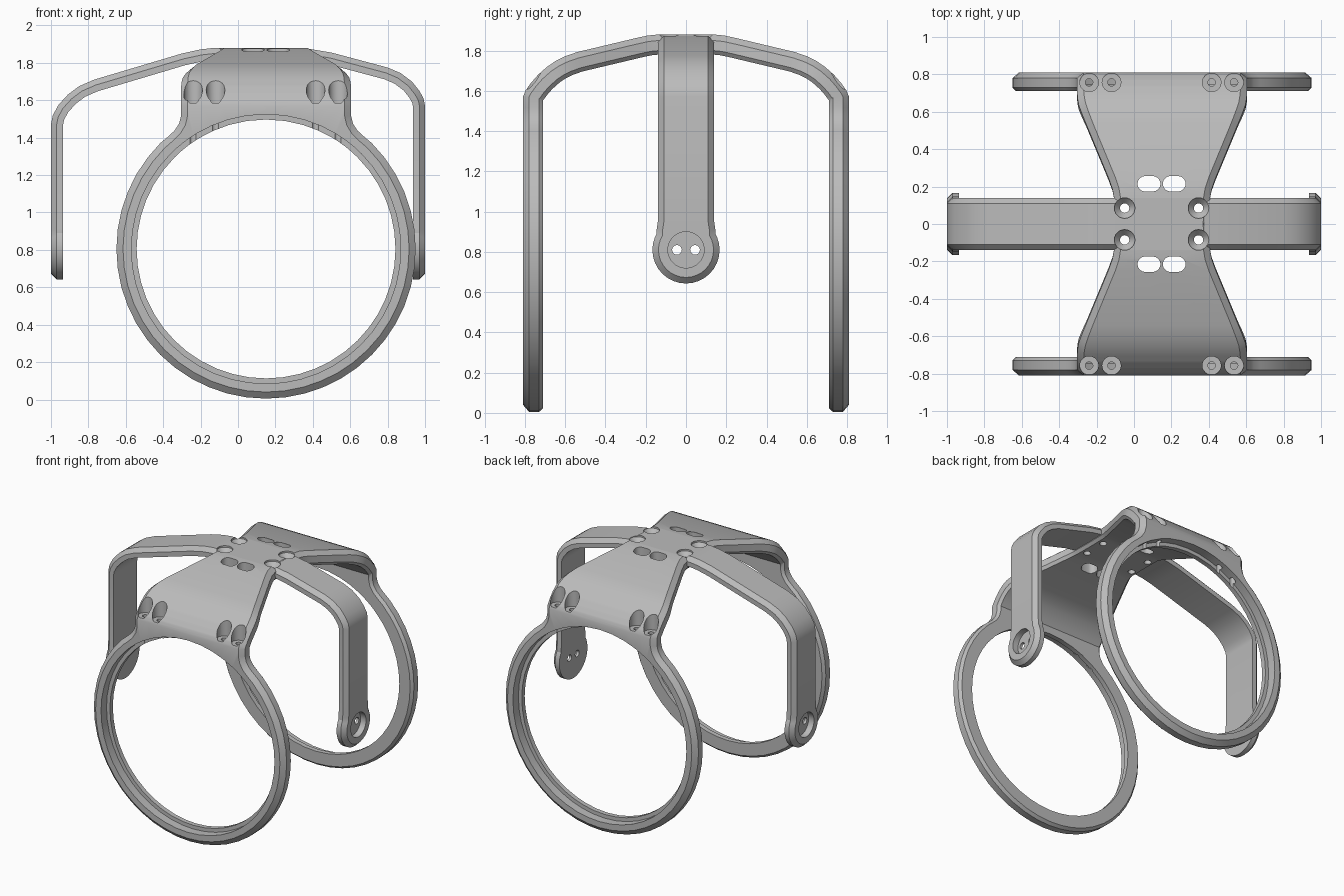
import bpy, bmesh
from math import sin, cos, pi, radians
from mathutils import Vector, Matrix

if "Cube" in bpy.data.objects:
    bpy.data.objects.remove(bpy.data.objects["Cube"])

CX = 0.15      # x centre of plate and rings
RING_Z = 0.805
TOP = 1.88
NECK_Z = 1.57  # height where plate and ring necks meet

grey = bpy.data.materials.new("satin grey")
grey.use_nodes = True
grey.diffuse_color = (0.5, 0.5, 0.5, 1)
grey.node_tree.nodes["Principled BSDF"].inputs["Base Color"].default_value = (0.5, 0.5, 0.5, 1)


def finish(name, bm):
    bmesh.ops.recalc_face_normals(bm, faces=bm.faces)
    mesh = bpy.data.meshes.new(name)
    bm.to_mesh(mesh)
    bm.free()
    mesh.materials.append(grey)
    obj = bpy.data.objects.new(name, mesh)
    bpy.context.collection.objects.link(obj)
    return obj


def loft(name, sections, closed=False):
    """Skin a row of equal cross-sections, capped or joined into a loop."""
    bm = bmesh.new()
    rows = [[bm.verts.new(p) for p in s] for s in sections]
    n = len(rows[0])
    pairs = list(zip(rows, rows[1:])) + ([(rows[-1], rows[0])] if closed else [])
    for a, b in pairs:
        for i in range(n):
            j = (i + 1) % n
            bm.faces.new((a[i], a[j], b[j], b[i]))
    if not closed:
        bm.faces.new(rows[0])
        bm.faces.new(rows[-1])
    return finish(name, bm)


def spin(name, profile, matrix, steps=32):
    """Solid of revolution from (radius, height) pairs."""
    circle = [(cos(2 * pi * i / steps), sin(2 * pi * i / steps)) for i in range(steps)]
    return loft(name, [[matrix @ Vector((r * c, r * s, h)) for c, s in circle]
                       for r, h in profile])


def combine(target, other, operation):
    mod = target.modifiers.new(operation.lower(), "BOOLEAN")
    mod.operation, mod.solver, mod.object = operation, "EXACT", other
    bpy.context.view_layer.objects.active = target
    bpy.ops.object.modifier_apply(modifier=mod.name)
    bpy.data.objects.remove(other)


def normals(path):
    """Outward normals of a path that runs away from the top and then down."""
    out = []
    for i in range(len(path)):
        a, b = path[max(i - 1, 0)], path[min(i + 1, len(path) - 1)]
        t = (Vector(b) - Vector(a)).normalized()
        out.append(Vector((-t.y, t.x)))
    return out


# Arched top plate, narrow in the middle and wide at both necks: (y, z, half width)
half = [(0.0, TOP, 0.255), (0.14, TOP, 0.257), (0.19, 1.875, 0.265), (0.25, 1.862, 0.285),
        (0.54, 1.793, 0.405), (0.6, 1.772, 0.428), (0.65, 1.747, 0.445), (0.69, 1.72, 0.452),
        (0.735, 1.68, 0.455), (0.77, 1.64, 0.455), (0.797, 1.602, 0.455), (0.81, NECK_Z, 0.455)]
stations = [(-y, z, w) for y, z, w in half[:0:-1]] + half
norms = normals([(y, z) for y, z, w in stations])
norms[0], norms[-1] = Vector((-1, 0)), Vector((1, 0))
PLATE_EDGE = [(0.035, 0), (0, 0.03), (0, 0.08), (0.018, 0.1)]  # (inset, depth)
sections = []
for (y, z, w), n in zip(stations, norms):
    side = [(w - inset, y - n.x * d, z - n.y * d) for inset, d in PLATE_EDGE]
    sections.append([(CX + x, b, c) for x, b, c in side] +
                    [(CX - x, b, c) for x, b, c in reversed(side)])
frame = loft("mount_frame", sections)


# Rings with a flared neck: outline points and their inset directions, (x, z, nx, nz)
neck_top = NECK_Z - RING_Z
right = [(0.455 * i / 4, neck_top, 0, 0) for i in range(4)]
right += [(0.455, neck_top, 1, 0), (0.455, 0.71, 1, 0), (0.465, 0.67, 0.95, 0.25),
          (0.49, 0.632, 0.85, 0.5), (0.525, 0.6, 0.75, 0.65)]
right += [(0.8 * sin(a), 0.8 * cos(a), sin(a), cos(a))
          for a in (radians(45 + 7.5 * i) for i in range(19))]
outline = right + [(-x, z, -nx, nz) for x, z, nx, nz in right[-2:0:-1]]


def ring(name, side):
    rows = []
    for x, z, nx, nz in outline:
        edge = [(x - nx * i, z - nz * i, 0.81 - d) for i, d in PLATE_EDGE]
        u = Vector((x, z)).normalized()
        edge += [(u.x * r, u.y * r, y) for r, y in
                 ((0.692, 0.71), (0.692, 0.745), (0.72, 0.745), (0.72, 0.81))]
        rows.append([(CX + a, side * y, RING_Z + b) for a, b, y in edge])
    return loft(name, rows, closed=True)


for name, side in (("front_ring", -1), ("back_ring", 1)):
    combine(frame, ring(name, side), "UNION")

# Side arms: (distance outward, z), ending in a round pad
ARM_EDGE = [(0.03, 0), (0, 0.03), (0, 0.065)]
PAD_Z = 0.81
left_path = [(0.1, TOP), (0.3, TOP), (0.38, 1.875), (0.5, 1.855), (0.8, 1.775), (0.87, 1.745),
             (0.93, 1.7), (0.97, 1.65), (0.992, 1.61), (1.0, 1.57)]
right_path = [(-0.05, TOP), (0.13, TOP), (0.2, 1.872), (0.3, 1.85), (0.77, 1.71), (0.85, 1.675),
              (0.91, 1.63), (0.96, 1.575), (0.99, 1.52), (1.0, 1.47)]


def arm(name, path, side):
    path = path + [(1.0, 0.95), (1.0, 0.91), (1.0, PAD_Z)]
    widths = [0.14] * (len(path) - 2) + [0.146, 0.146]
    rows = []
    for (x, z), n, w in zip(path, normals(path), widths):
        edge = [(w - i, x - n.x * d, z - n.y * d) for i, d in ARM_EDGE]
        rows.append([(side * a, y, c) for y, a, c in edge] +
                    [(side * a, -y, c) for y, a, c in reversed(edge)])
    return loft(name, rows)


for name, path, side in (("left_arm", left_path, 1), ("right_arm", right_path, -1)):
    outward = Matrix.Translation((side, 0, PAD_Z)) @ Matrix.Rotation(side * pi / 2, 4, "Y")
    combine(frame, arm(name, path, side), "UNION")
    combine(frame, spin("arm_pad", [(0.167, -0.065), (0.167, -0.03), (0.137, 0)], outward), "UNION")
    combine(frame, spin("pad_recess", [(0.09, -0.045), (0.09, 0.05)], outward), "DIFFERENCE")
    for y in (-0.045, 0.045):
        combine(frame, spin("pad_hole", [(0.024, -0.1), (0.024, 0.05)],
                            Matrix.Translation((0, y, 0)) @ outward, 16), "DIFFERENCE")

# Countersunk holes, slots and neck screw pockets
for side in (-1, 1):
    for x in (-0.05, 0.345):
        combine(frame, spin("countersink", [(0.025, -0.2), (0.025, -0.045), (0.055, -0.012), (0.055, 0.02)],
                            Matrix.Translation((x, side * 0.085, TOP)), 24), "DIFFERENCE")
    for x in (0.08, 0.215):
        slot = [(x + (0.02 if cos(a) > 0 else -0.02) + 0.041 * cos(a), side * 0.215 + 0.041 * sin(a))
                for a in (2 * pi * (i + 0.5) / 24 for i in range(24))]
        combine(frame, loft("slot", [[(a, b, z) for a, b in slot] for z in (1.6, 2.0)]), "DIFFERENCE")
    for x in (-0.24, -0.12, 0.415, 0.535):
        pocket = [(0.02, 1.3), (0.02, 1.585), (0.05, 1.586), (0.05, 1.95)]
        combine(frame, spin("screw_pocket", pocket,
                            Matrix.Translation((x, side * 0.757, 0)), 24), "DIFFERENCE")

bpy.ops.object.select_all(action="DESELECT")
frame.select_set(True)
bpy.context.view_layer.objects.active = frame
bpy.ops.object.shade_smooth_by_angle(angle=radians(25))
